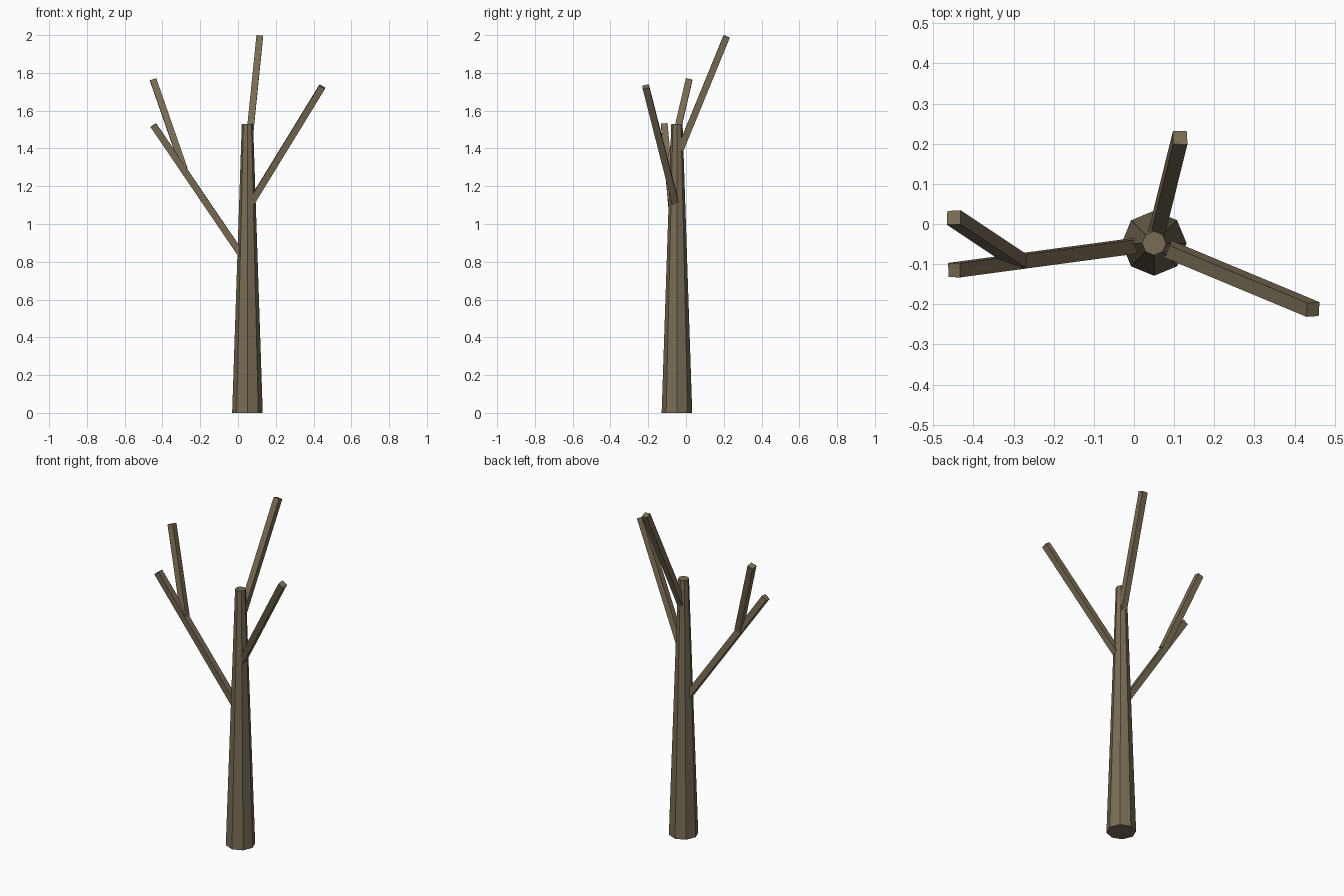
import bpy, bmesh
from math import pi
from mathutils import Vector, Matrix

if "Cube" in bpy.data.objects:
    bpy.data.objects.remove(bpy.data.objects["Cube"])

bark = bpy.data.materials.new("bark")
bark.diffuse_color = (0.19, 0.15, 0.09, 1)
bark.use_nodes = True
bark.node_tree.nodes["Principled BSDF"].inputs["Base Color"].default_value = bark.diffuse_color


def limb(name, start, end, r1, r2, sides, spin=0.0):
    """Tapered flat-faced prism running from start to end."""
    a, b = Vector(start), Vector(end)
    axis = b - a
    bm = bmesh.new()
    bmesh.ops.create_cone(bm, cap_ends=True, segments=sides, radius1=r1,
                          radius2=r2, depth=axis.length)
    turn = Vector((0, 0, 1)).rotation_difference(axis).to_matrix().to_4x4()
    bm.transform(Matrix.Translation((a + b) / 2) @ turn @ Matrix.Rotation(spin, 4, 'Z'))
    mesh = bpy.data.meshes.new(name)
    bm.to_mesh(mesh)
    bm.free()
    mesh.materials.append(bark)
    obj = bpy.data.objects.new(name, mesh)
    bpy.context.collection.objects.link(obj)
    return obj


# Trunk: tapered octagon
TX, TY = 0.05, -0.048
limb("trunk", (TX, TY, 0), (TX, TY, 1.53), 0.081, 0.03, 8)

# Branches: square bars, three leaving the trunk axis and one side shoot
branches = {
    "left_branch": ((TX, TY, 0.79), (-0.448, -0.115, 1.523)),
    "right_branch": ((TX, TY, 1.08), (0.446, -0.213, 1.727)),
    "back_branch": ((TX, TY, 1.35), (0.115, 0.215, 1.992)),
    "left_shoot": ((-0.285, -0.093, 1.292), (-0.449, 0.016, 1.763)),
}
for name, (start, end) in branches.items():
    limb(name, start, end, 0.025, 0.025, 4, pi / 4)
